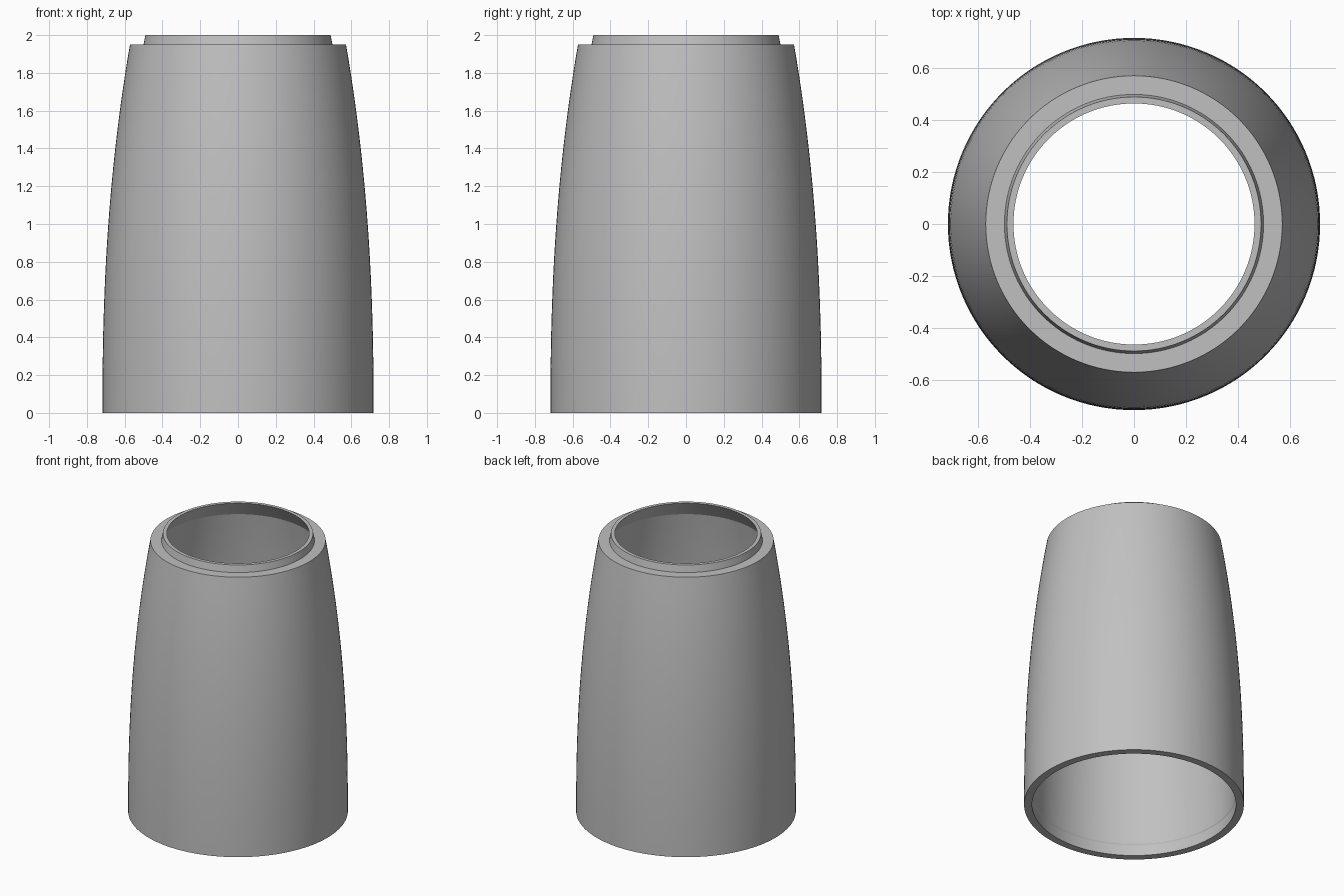
import bpy, math

cube = bpy.data.objects.get("Cube")
if cube:
    bpy.data.objects.remove(cube)

SEGMENTS = 128
CURVE_STEPS = 24
SHOULDER_Z = 1.95


def outer_radius(z):
    return 0.718 - 0.146 * (z / SHOULDER_Z) ** 2.3


def wall(z_start, z_end, inset):
    """Points along the bowed wall, moved inwards by inset."""
    heights = [z_start + (z_end - z_start) * i / CURVE_STEPS for i in range(CURVE_STEPS + 1)]
    return [(outer_radius(z) - inset, z) for z in heights]


# Closed cross-section: outer wall, stepped neck, undercut lip, inner wall, bottom seat
profile = wall(0, SHOULDER_Z, 0)
profile += [(0.5, SHOULDER_Z), (0.49, 2.0), (0.465, 2.0)]
profile += wall(1.89, 0.09, 0.05)
profile += [(0.672, 0.08), (0.666, 0)]

# Revolve the cross-section around z
verts, faces = [], []
count = len(profile)
for s in range(SEGMENTS):
    a = math.tau * s / SEGMENTS
    verts += [(r * math.cos(a), r * math.sin(a), z) for r, z in profile]
    t = (s + 1) % SEGMENTS
    for i in range(count):
        j = (i + 1) % count
        faces.append((s * count + i, t * count + i, t * count + j, s * count + j))

mesh = bpy.data.meshes.new("tapered_sleeve")
mesh.from_pydata(verts, [], faces)
sleeve = bpy.data.objects.new("tapered_sleeve", mesh)
bpy.context.collection.objects.link(sleeve)

# Single grey material
grey = bpy.data.materials.new("plain_grey")
grey.use_nodes = True
colour = (0.53, 0.53, 0.53, 1)
grey.diffuse_color = colour
grey.node_tree.nodes["Principled BSDF"].inputs["Base Color"].default_value = colour
mesh.materials.append(grey)

# Smooth walls with crisp rims
bpy.ops.object.select_all(action="DESELECT")
sleeve.select_set(True)
bpy.context.view_layer.objects.active = sleeve
bpy.ops.object.shade_smooth_by_angle(angle=math.radians(20))
